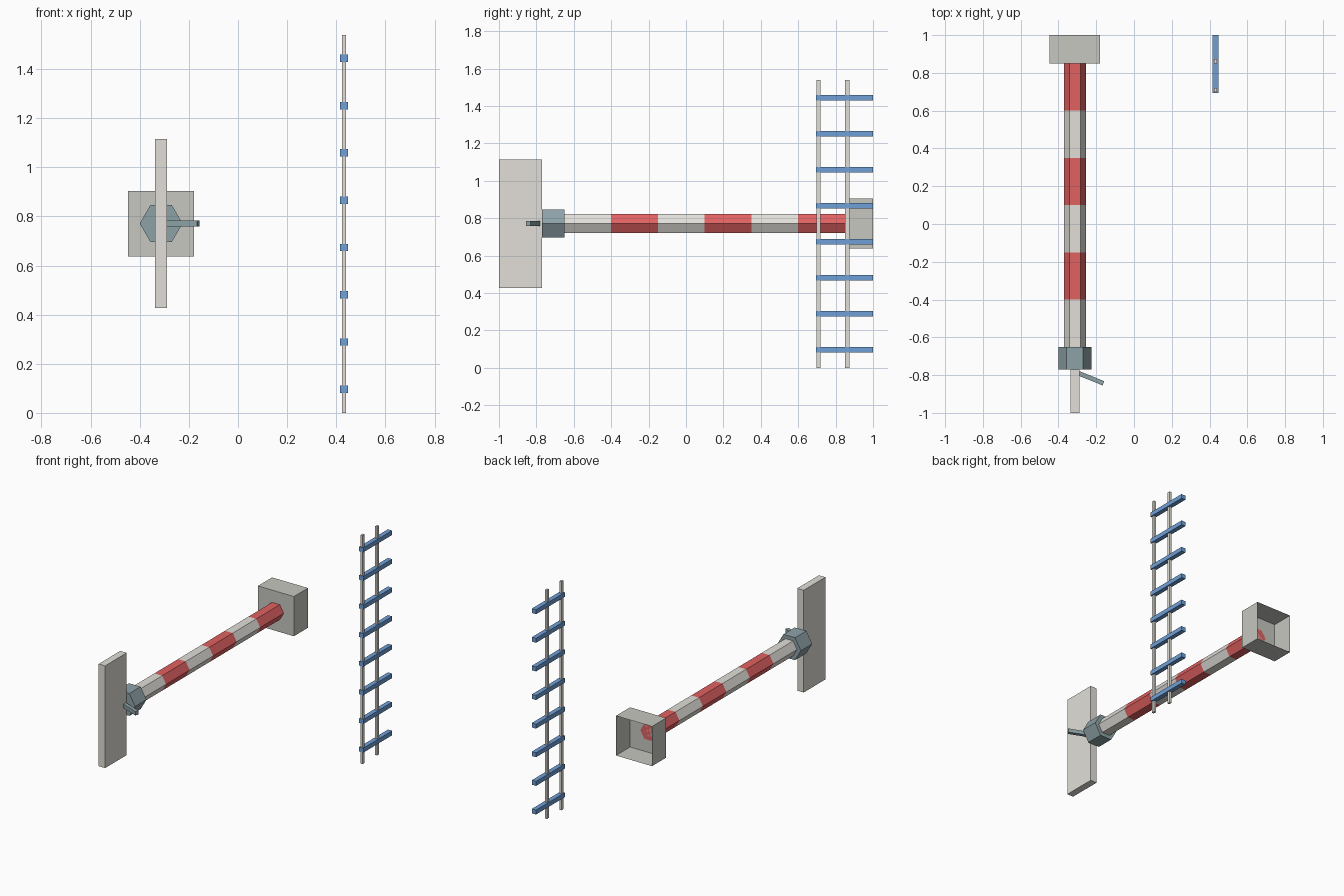
import bpy, bmesh
from math import radians, cos, sin, pi

if "Cube" in bpy.data.objects:
    bpy.data.objects.remove(bpy.data.objects["Cube"])

CX, CZ = -0.313, 0.771  # axis of the striped boom


def material(name, r, g, b):
    m = bpy.data.materials.new(name)
    m.diffuse_color = (r, g, b, 1)
    m.use_nodes = True
    m.node_tree.nodes["Principled BSDF"].inputs["Base Color"].default_value = m.diffuse_color
    return m


WHITE = material("off_white", 0.76, 0.74, 0.69)
RED = material("red", 0.75, 0.12, 0.12)
SLATE = material("slate", 0.27, 0.36, 0.39)
GREY = material("grey", 0.57, 0.57, 0.53)
BLUE = material("blue", 0.16, 0.35, 0.68)


def finish(name, bm, *mats):
    bmesh.ops.recalc_face_normals(bm, faces=bm.faces)
    me = bpy.data.meshes.new(name)
    bm.to_mesh(me)
    bm.free()
    for m in mats:
        me.materials.append(m)
    ob = bpy.data.objects.new(name, me)
    bpy.context.collection.objects.link(ob)
    return ob


def box(name, x, y, z, mat, open_back=False):
    """Box from (min, max) ranges, optionally without its +y face."""
    bm = bmesh.new()
    bmesh.ops.create_cube(bm, size=1)
    for v in bm.verts:
        v.co = [r[0] + (c + 0.5) * (r[1] - r[0]) for c, r in zip(v.co, (x, y, z))]
    if open_back:
        bm.normal_update()
        bmesh.ops.delete(bm, geom=[f for f in bm.faces if f.normal.y > 0.9], context='FACES')
    return finish(name, bm, mat)


def hex_rod(name, radius, stations, mats):
    """Six-sided rod along y, with alternating materials between stations."""
    bm = bmesh.new()
    rings = [[bm.verts.new((CX + radius * cos(k * pi / 3), y, CZ + radius * sin(k * pi / 3)))
              for k in range(6)] for y in stations]
    for i, (a, b) in enumerate(zip(rings, rings[1:])):
        for k in range(6):
            n = (k + 1) % 6
            f = bm.faces.new((a[k], a[n], b[n], b[k]))
            f.material_index = i % len(mats)
    bm.faces.new(rings[0])
    bm.faces.new(rings[-1]).material_index = (len(stations) - 2) % len(mats)
    return finish(name, bm, *mats)


# Striped boom with hexagonal collar
hex_rod("striped_boom", 0.058, [-0.65 + 0.25 * i for i in range(7)], [WHITE, RED])
hex_rod("collar", 0.087, [-0.77, -0.65], [SLATE])

# Tail plate and open-backed mounting box
box("tail_plate", (CX - 0.024, CX + 0.024), (-1.0, -0.77), (0.427, 1.115), WHITE)
box("mounting_box", (CX - 0.134, CX + 0.134), (0.85, 1.0), (0.637, 0.904), GREY, open_back=True)

# Angled handle beside the plate
handle = box("handle", (-0.07, 0.07), (-0.012, 0.012), (-0.013, 0.013), SLATE)
handle.location = (-0.227, -0.817, CZ)
handle.rotation_euler.z = radians(-22)

# Ladder: two rails and eight rungs
for side, y in (("front", 0.709), ("back", 0.862)):
    box(f"ladder_rail_{side}", (0.424, 0.439), (y - 0.011, y + 0.011), (0, 1.538), WHITE)
for i in range(8):
    z = 0.096 + 0.1925 * i
    box(f"ladder_rung_{i + 1}", (0.416, 0.447), (0.694, 1.0), (z - 0.015, z + 0.015), BLUE)
